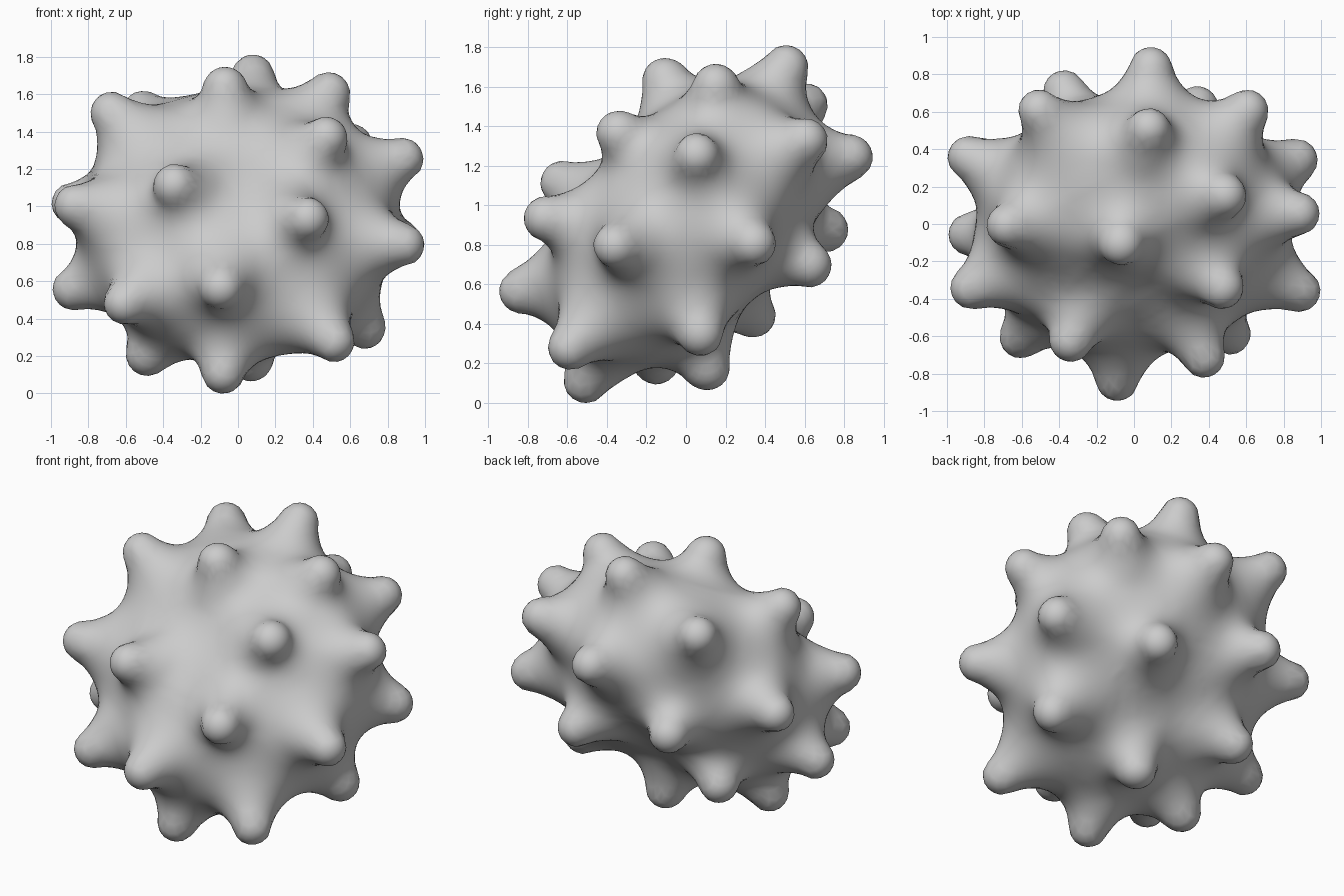
import bpy, bmesh
from mathutils import Vector

cube = bpy.data.objects.get("Cube")
if cube:
    bpy.data.objects.remove(cube)

CENTRE = Vector((0, 0, 0.905))
AXIS = Vector((0.06, -0.77, 0.64)).normalized()   # short axis of the flattened core
WIDE, THIN = 0.765, 0.45                          # core radii
KNOB, TAPER, FLARE = 0.113, 0.33, 0.35            # knob radius, cone slope, flared length
BLEND = 0.25                                      # fillet size

# Centres of the rounded knob ends, relative to the core; these have opposite twins
paired_ends = [
    (0.08, 0.51, 0.8), (-0.07, -0.11, 0.735), (0.49, 0.15, 0.705), (0.475, -0.345, 0.465),
    (0.885, 0.055, 0.35), (0.61, 0.61, 0.425), (-0.34, -0.63, 0.21), (0.375, -0.715, 0.03),
    (-0.09, -0.84, -0.34), (0.89, -0.36, -0.11), (-0.875, -0.345, 0.1),
]
# Knobs without an exact twin
single_ends = [(-0.68, -0.01, 0.6), (0.68, 0.075, -0.56), (-0.51, 0.61, 0.605), (0.515, -0.59, -0.63)]

ends = [Vector(e) * s for e in paired_ends for s in (1, -1)] + [Vector(e) for e in single_ends]
knobs = []
for end in ends:
    root = (end - AXIS * end.dot(AXIS)) * 0.3     # knobs lean toward the core's normal
    shaft = end - root
    knobs.append((end.normalized(), root, shaft.normalized(), shaft.length - 0.008))


def core_distance(p):
    """Approximate distance to the flattened core."""
    h = p.dot(AXIS)
    flat = p - AXIS * h
    q = (flat / WIDE + AXIS * (h / THIN)).length
    g = (flat / WIDE ** 2 + AXIS * (h / THIN ** 2)).length
    return q * (q - 1) / max(g, 0.001)


def knob_distance(p, root, axis, length):
    """Approximate distance to a round-ended cone."""
    rel = p - root
    along = min(max(rel.dot(axis), 0), length)
    return (rel - axis * along).length - KNOB - TAPER * min(length - along, FLARE)


def blend(a, b):
    """Smooth union of two distances."""
    h = max(BLEND - abs(a - b), 0)
    return min(a, b) - h * h / (4 * BLEND)


def surface_radius(direction):
    """Walk inward along a ray until the blended surface is met."""
    near = [k[1:] for k in knobs if k[0].dot(direction) > 0.45]
    r = 1.15
    for _ in range(30):
        p = direction * r
        dist = core_distance(p)
        for knob in near:
            dist = blend(dist, knob_distance(p, *knob))
        if dist < 0.001:
            break
        r -= dist * 0.85
    return r


# Knobbly body: a sphere drawn onto the blended core and knobs
bm = bmesh.new()
bmesh.ops.create_icosphere(bm, subdivisions=6, radius=1)
for v in bm.verts:
    direction = v.co.normalized()
    v.co = direction * surface_radius(direction)
mesh = bpy.data.meshes.new("knobbly_body")
bm.to_mesh(mesh)
bm.free()
body = bpy.data.objects.new("knobbly_body", mesh)
body.location = CENTRE
bpy.context.collection.objects.link(body)
mesh.shade_smooth()

# Plain grey material
grey = bpy.data.materials.new("plain_grey")
grey.use_nodes = True
colour = (0.6, 0.6, 0.6, 1)
grey.diffuse_color = colour
grey.node_tree.nodes["Principled BSDF"].inputs["Base Color"].default_value = colour
mesh.materials.append(grey)
